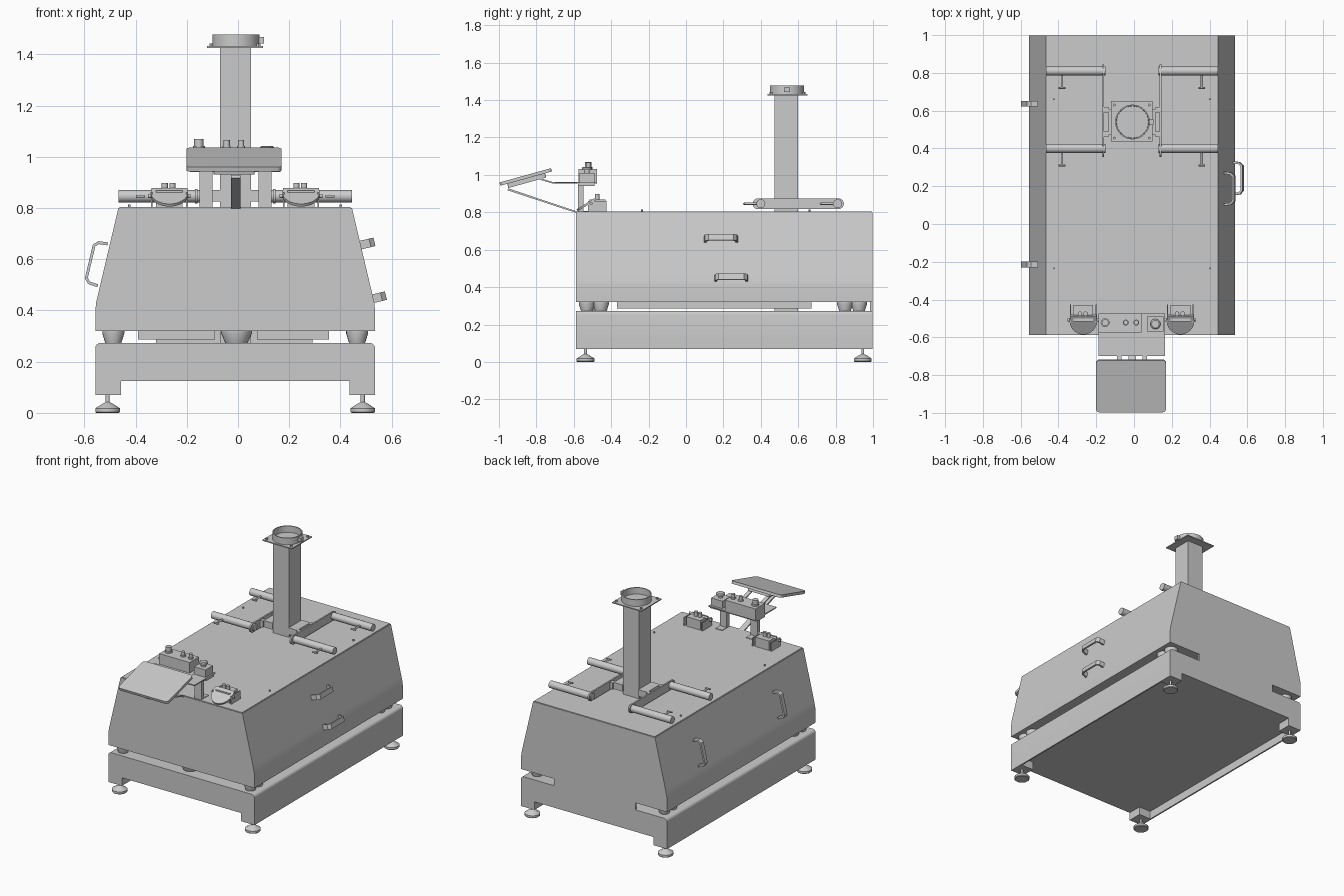
import bpy, bmesh, math
from mathutils import Matrix, Vector

if "Cube" in bpy.data.objects:
    bpy.data.objects.remove(bpy.data.objects["Cube"], do_unlink=True)

grey = bpy.data.materials.new("machine grey")
grey.diffuse_color = (0.6, 0.6, 0.6, 1)
grey.use_nodes = True
grey.node_tree.nodes["Principled BSDF"].inputs["Base Color"].default_value = (0.6, 0.6, 0.6, 1)


def finish(name, bm, matrix=None, smooth=False):
    bmesh.ops.recalc_face_normals(bm, faces=bm.faces[:])
    mesh = bpy.data.meshes.new(name)
    bm.to_mesh(mesh)
    bm.free()
    mesh.materials.append(grey)
    ob = bpy.data.objects.new(name, mesh)
    bpy.context.collection.objects.link(ob)
    if matrix:
        ob.matrix_world = matrix
    if smooth:
        bpy.ops.object.select_all(action='DESELECT')
        ob.select_set(True)
        bpy.context.view_layer.objects.active = ob
        bpy.ops.object.shade_smooth_by_angle(angle=math.radians(35))
    return ob


def frame(origin, u, v, w):
    m = Matrix((u, v, w)).transposed().to_4x4()
    m.translation = origin
    return m


def prism(name, pts, a, b, matrix=None, smooth=False):
    """Extrude a 2D outline from height a to height b along local z."""
    bm = bmesh.new()
    face = bm.faces.new([bm.verts.new((p[0], p[1], a)) for p in pts])
    new = bmesh.ops.extrude_face_region(bm, geom=[face])["geom"]
    bmesh.ops.translate(bm, vec=(0, 0, b - a),
                        verts=[g for g in new if isinstance(g, bmesh.types.BMVert)])
    return finish(name, bm, matrix, smooth)


def box(name, x0, x1, y0, y1, z0, z1):
    return prism(name, [(x0, y0), (x1, y0), (x1, y1), (x0, y1)], z0, z1)


def lathe(name, profile, x, y, n=32):
    """Revolve (radius, height) points around a vertical axis."""
    bm = bmesh.new()
    rings = [[bm.verts.new((x + r * math.cos(2 * math.pi * i / n),
                            y + r * math.sin(2 * math.pi * i / n), z)) for i in range(n)]
             for r, z in profile]
    for lo, hi in zip(rings, rings[1:]):
        for i in range(n):
            bm.faces.new((lo[i], lo[(i + 1) % n], hi[(i + 1) % n], hi[i]))
    bm.faces.new(rings[0])
    bm.faces.new(rings[-1])
    return finish(name, bm, None, True)


def rod(name, p, q, r, n=20):
    p, q = Vector(p), Vector(q)
    bm = bmesh.new()
    bmesh.ops.create_cone(bm, cap_ends=True, segments=n, radius1=r, radius2=r, depth=(q - p).length)
    m = Matrix.Translation((p + q) / 2) @ (q - p).to_track_quat('Z', 'Y').to_matrix().to_4x4()
    return finish(name, bm, m, True)


XZ = frame((0, 0, 0), (1, 0, 0), (0, 0, 1), (0, -1, 0))   # outline in x-z, depth along -y
YZ = frame((0, 0, 0), (0, 1, 0), (0, 0, 1), (1, 0, 0))    # outline in y-z, depth along x
CX = -0.011                                               # centre line of the machine

# Tapered housing with its top lid
half = [(0.546, 0.32), (0.546, 0.40), (0.543, 0.43), (0.535, 0.465), (0.456, 0.80)]
hull = [(CX + x, z) for x, z in half] + [(CX - x, z) for x, z in reversed(half)]
prism("housing", hull, -0.998, 0.588, XZ, True)
box("top_lid", -0.462, 0.44, -0.585, 0.995, 0.80, 0.804)
box("housing_rear_skirt", -0.32, 0.29, 0.985, 0.998, 0.27, 0.32)

# Base frame with rounded top edges, side flanges and corner blocks
arc = [(0.526 + 0.02 * math.cos(a), 0.253 + 0.02 * math.sin(a))
       for a in [i * math.pi / 8 for i in range(5)]]
side = [(0.546, 0.125)] + arc
prism("base", [(CX + x, z) for x, z in side] + [(CX - x, z) for x, z in reversed(side)],
      -0.998, 0.588, XZ, True)
for s in (-1, 1):
    xa, xb = sorted((CX + s * 0.546, CX + s * 0.536))
    box("base_side_flange", xa, xb, -0.588, 0.998, 0.07, 0.126)
    xa, xb = sorted((CX + s * 0.546, CX + s * 0.446))
    for y0, y1 in ((-0.588, -0.49), (0.90, 0.998)):
        box("corner_block", xa, xb, y0, y1, 0.07, 0.126)
    # Levelling feet
    for y in (-0.537, 0.945):
        lathe("levelling_foot", [(0.044, 0), (0.048, 0.004), (0.048, 0.018), (0.02, 0.036),
                                 (0.012, 0.04), (0.008, 0.042), (0.008, 0.075)], CX + s * 0.498, y)

# Tapered rubber mounts and pans in the gap
for x, y in [(x, y) for x in (-0.487, 0.465) for y in (-0.53, -0.455, 0.85, 0.925)] + [(-0.006, -0.5)]:
    r = 0.06 if x > -0.1 and x < 0.1 else 0.043
    lathe("rubber_mount", [(r * 0.72, 0.272), (r, 0.31), (r, 0.322)], x, y, 20)
box("left_pan", 0.075, 0.355, -0.37, 0.67, 0.287, 0.321)
box("right_pan", -0.39, -0.09, -0.37, 0.67, 0.287, 0.321)
box("column_foot", -0.07, 0.05, 0.473, 0.6, 0.27, 0.321)

# Strap handles on both sloping walls
strap = [(-0.09, 0), (-0.086, 0.038), (-0.068, 0.056), (0.068, 0.056), (0.086, 0.038), (0.09, 0),
         (0.078, 0), (0.075, 0.034), (0.063, 0.045), (-0.063, 0.045), (-0.075, 0.034), (-0.078, 0)]
n = Vector((0.974, 0, 0.23)).normalized()
u = Vector((0, 1, 0))
for y, z in ((0.187, 0.655), (0.242, 0.445)):
    at = Vector((0.535 - max(0, z - 0.465) * 0.236 - 0.012, y, z))
    prism("left_handle", strap, -0.017, 0.017, frame(at, u, n, u.cross(n)))
n = Vector((-0.974, 0, 0.23)).normalized()
u = Vector((0.23, 0, 0.974)).normalized()
for y in (0.637, -0.214):
    prism("right_handle", strap, -0.015, 0.015, frame((-0.528, y, 0.578), u, n, u.cross(n)))

# Column with top flange and collar ring
box("column", -0.07, 0.05, 0.473, 0.6, 0.80, 1.427)
box("column_flange", -0.122, 0.097, 0.436, 0.65, 1.425, 1.432)
lathe("collar_ring", [(0.084, 1.432), (0.092, 1.432), (0.092, 1.477), (0.085, 1.477), (0.084, 1.434)], -0.008, 0.54)
box("collar_clamp", 0.08, 0.102, 0.525, 0.555, 1.442, 1.468)
for x in (-0.105, 0.08):
    for y in (0.455, 0.63):
        rod("flange_bolt", (x, y, 1.43), (x, y, 1.442), 0.008, 6)

# Side arms: rounded cross bar, two tubes and T-screws on each side
def stadium(y0, y1, z, r, k=8):
    pts = [(y1 + r * math.sin(i * math.pi / k), z - r * math.cos(i * math.pi / k)) for i in range(k + 1)]
    return pts + [(y0 - r * math.sin(i * math.pi / k), z + r * math.cos(i * math.pi / k)) for i in range(k + 1)]

for s in (-1, 1):
    X = lambda d: CX + s * d
    xa, xb = sorted((X(0.147), X(0.157)))
    prism("cross_bar", stadium(0.385, 0.815, 0.846, 0.029), xa, xb, YZ, True)
    xa, xb = sorted((X(0.06), X(0.125)))
    box("column_bracket", xa, xb, 0.47, 0.61, 0.825, 0.87)
    xa, xb = sorted((X(0.125), X(0.15)))
    for y in (0.46, 0.59):
        box("bracket_lug", xa, xb, y, y + 0.03, 0.825, 0.87)
    for y in (0.40, 0.81):
        rod("arm_tube", (X(0.14), y, 0.846), (X(0.456), y, 0.846), 0.024)
        xs = X(0.37)
        rod("screw_shaft", (xs, y, 0.846), (xs, y - 0.09, 0.846), 0.006, 12)
        rod("screw_grip", (xs - 0.018, y - 0.09, 0.846), (xs + 0.018, y - 0.09, 0.846), 0.005, 12)
    # Small locating pins on the lid
    for y in (-0.235, 0.66):
        rod("lid_pin", (X(0.413), y, 0.80), (X(0.413), y, 0.814), 0.005, 12)

    # Two-hand start button housings with sloping guards
    c = X(0.257)
    box("start_box", c - 0.052, c + 0.052, -0.515, -0.43, 0.80, 0.868)
    for e in (-1, 1):
        box("start_side_plate", c + e * 0.068 - 0.003, c + e * 0.068 + 0.003, -0.525, -0.425, 0.804, 0.86)
    d = [(0.073 * math.cos(i * math.pi / 16), -0.086 * math.sin(i * math.pi / 16)) for i in range(17)]
    d = [(0.07, 0.03)] + d + [(-0.07, 0.03)]
    tilt = Matrix.Translation((c, -0.51, 0.858)) @ Matrix.Rotation(math.radians(32), 4, 'X')
    prism("start_guard", d, -0.008, 0.004, tilt, True)
    for e in (-0.018, 0.012):
        rod("start_button", (c + e, -0.475, 0.86), (c + e, -0.475, 0.897), 0.012, 16)
    for e in (-1, 1):
        rod("guard_pivot", (c + e * 0.06, -0.508, 0.847), (c + e * 0.083, -0.508, 0.847), 0.008, 12)

# Control stand: posts, shelf, switch boxes
for x0 in (-0.15, 0.08):
    box("stand_post", x0, x0 + 0.05, -0.578, -0.548, 0.80, 0.945)
    box("stand_foot", x0, x0 + 0.05, -0.578, -0.50, 0.80, 0.808)
box("stand_rail", -0.187, 0.165, -0.578, -0.49, 0.94, 0.955)
box("stand_shelf", -0.187, 0.165, -0.70, -0.475, 0.953, 0.96)
box("switch_box", -0.187, 0.04, -0.575, -0.475, 0.96, 1.032)
box("stop_box", 0.07, 0.155, -0.57, -0.49, 0.96, 1.01)
for x, r, top in ((-0.153, 0.018, 1.07), (-0.044, 0.012, 1.065), (0.012, 0.012, 1.065)):
    lathe("switch_knob", [(r * 1.3, 1.03), (r * 1.3, 1.042), (r, 1.043), (r, top)], x, -0.522, 20)
lathe("stop_button", [(0.015, 1.01), (0.015, 1.025), (0.027, 1.027), (0.027, 1.038), (0.02, 1.043)], 0.113, -0.53, 24)

# Tilted tray with rounded corners, backing plate and supports
def rounded(w, h, r):
    pts = []
    for k, (sx, sy) in enumerate(((1, 1), (-1, 1), (-1, -1), (1, -1))):
        for i in range(5):
            a = (k + i / 4) * math.pi / 2
            pts.append((sx * (w - r) + r * math.cos(a), sy * (h - r) + r * math.sin(a)))
    return pts

tray = Matrix.Translation((-0.016, -0.857, 0.989)) @ Matrix.Rotation(math.radians(15.5), 4, 'X')
prism("tray", rounded(0.186, 0.143, 0.02), -0.009, 0.009, tray, True)
prism("tray_backing", rounded(0.08, 0.105, 0.005), -0.032, -0.009, tray)
for x in (-0.09, 0.045):
    prism("tray_arm", [(-0.80, 0.98), (-0.71, 0.953), (-0.58, 0.953), (-0.58, 0.961), (-0.71, 0.961), (-0.80, 0.99)],
          x, x + 0.025, YZ)
prism("tray_strut", [(-0.955, 0.918), (-0.59, 0.798), (-0.575, 0.802), (-0.95, 0.928)], -0.028, 0.01, YZ)
